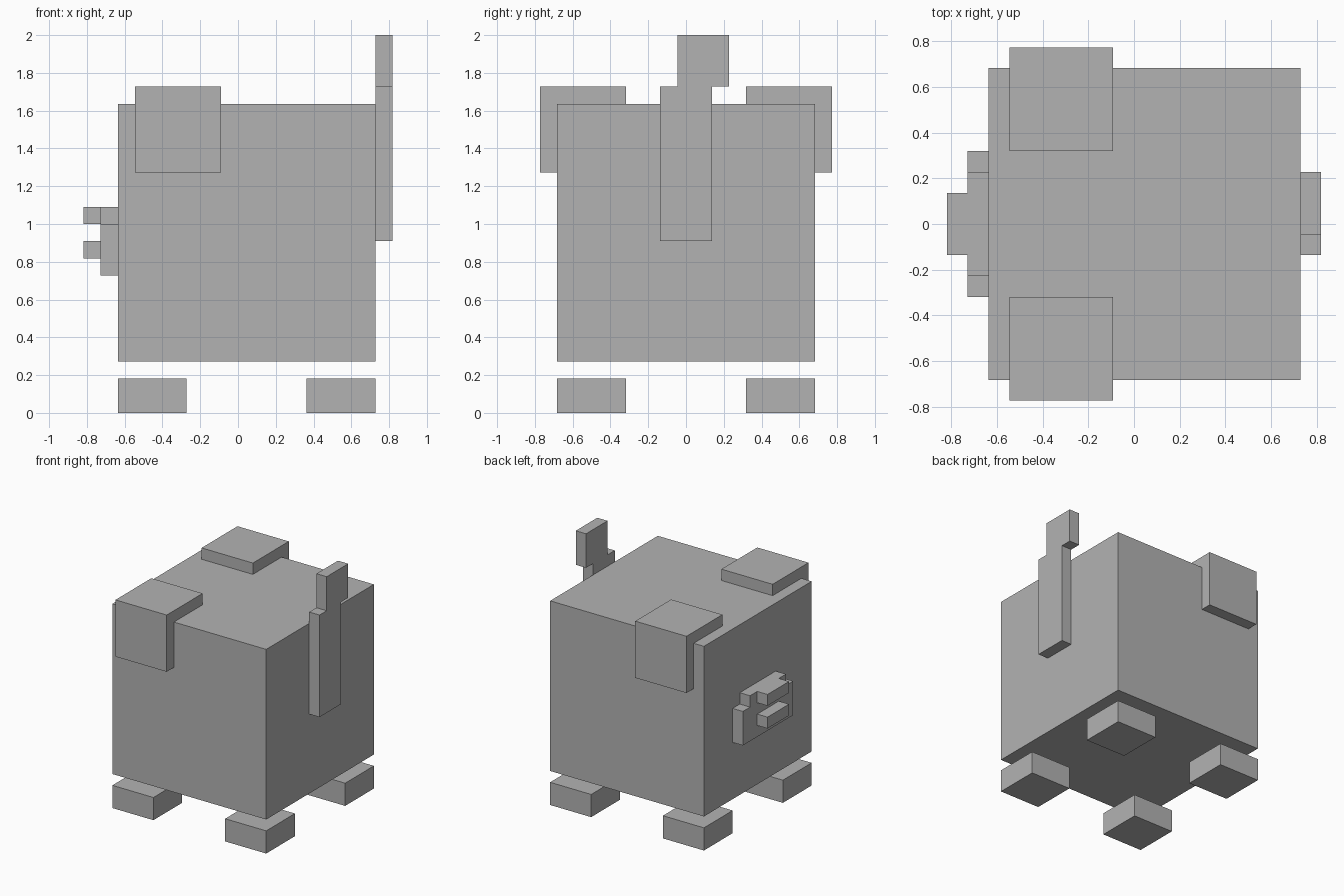
import bpy
import bmesh

cube = bpy.data.objects.get("Cube")
if cube:
    bpy.data.objects.remove(cube, do_unlink=True)

U = 2 / 22  # one block unit

grey = bpy.data.materials.new("plain grey")
grey.use_nodes = True
colour = (0.45, 0.45, 0.45, 1)
grey.diffuse_color = colour
grey.node_tree.nodes["Principled BSDF"].inputs["Base Color"].default_value = colour


def prism(name, axis, start, end, outline):
    """Extrude an outline, given in block units, along x or z."""
    bm = bmesh.new()

    def place(a, b):
        return (start * U, a * U, b * U) if axis == "x" else (a * U, b * U, start * U)

    face = bm.faces.new([bm.verts.new(place(a, b)) for a, b in outline])
    out = bmesh.ops.extrude_face_region(bm, geom=[face])
    shift = (end - start) * U
    bmesh.ops.translate(
        bm, verts=[v for v in out["geom"] if isinstance(v, bmesh.types.BMVert)],
        vec=(shift, 0, 0) if axis == "x" else (0, 0, shift))
    bmesh.ops.recalc_face_normals(bm, faces=bm.faces)
    mesh = bpy.data.meshes.new(name)
    bm.to_mesh(mesh)
    bm.free()
    mesh.materials.append(grey)
    obj = bpy.data.objects.new(name, mesh)
    bpy.context.collection.objects.link(obj)
    return obj


def rect(a0, a1, b0, b1):
    return [(a0, b0), (a1, b0), (a1, b1), (a0, b1)]


# Body
prism("body", "z", 3, 18, rect(-7, 8, -7.5, 7.5))

# Ears and feet, mirrored across the body's long axis
for side, low, high in (("right", -1, 1), ("left", 1, -1)):
    s = low
    prism(side + "_ear", "z", 14, 19, rect(-6, -1, s * 3.5, s * 8.5))
    for end, x in (("front", -7), ("back", 4)):
        prism(f"{end}_{side}_foot", "z", 0, 2, rect(x, x + 4, s * 3.5, s * 7.5))

# Muzzle with stepped upper corners, nose and mouth
muzzle = [(-3.5, 8), (3.5, 8), (3.5, 11), (2.5, 11),
          (2.5, 12), (-2.5, 12), (-2.5, 11), (-3.5, 11)]
prism("muzzle", "x", -8, -7, muzzle)
for name, z in (("nose", 11), ("mouth", 9)):
    prism(name, "x", -9, -8, rect(-1.5, 1.5, z, z + 1))

# Tail with its tip stepped sideways
tail = [(-1.5, 10), (1.5, 10), (1.5, 19), (2.5, 19),
        (2.5, 22), (-0.5, 22), (-0.5, 19), (-1.5, 19)]
prism("tail", "x", 8, 9, tail)
